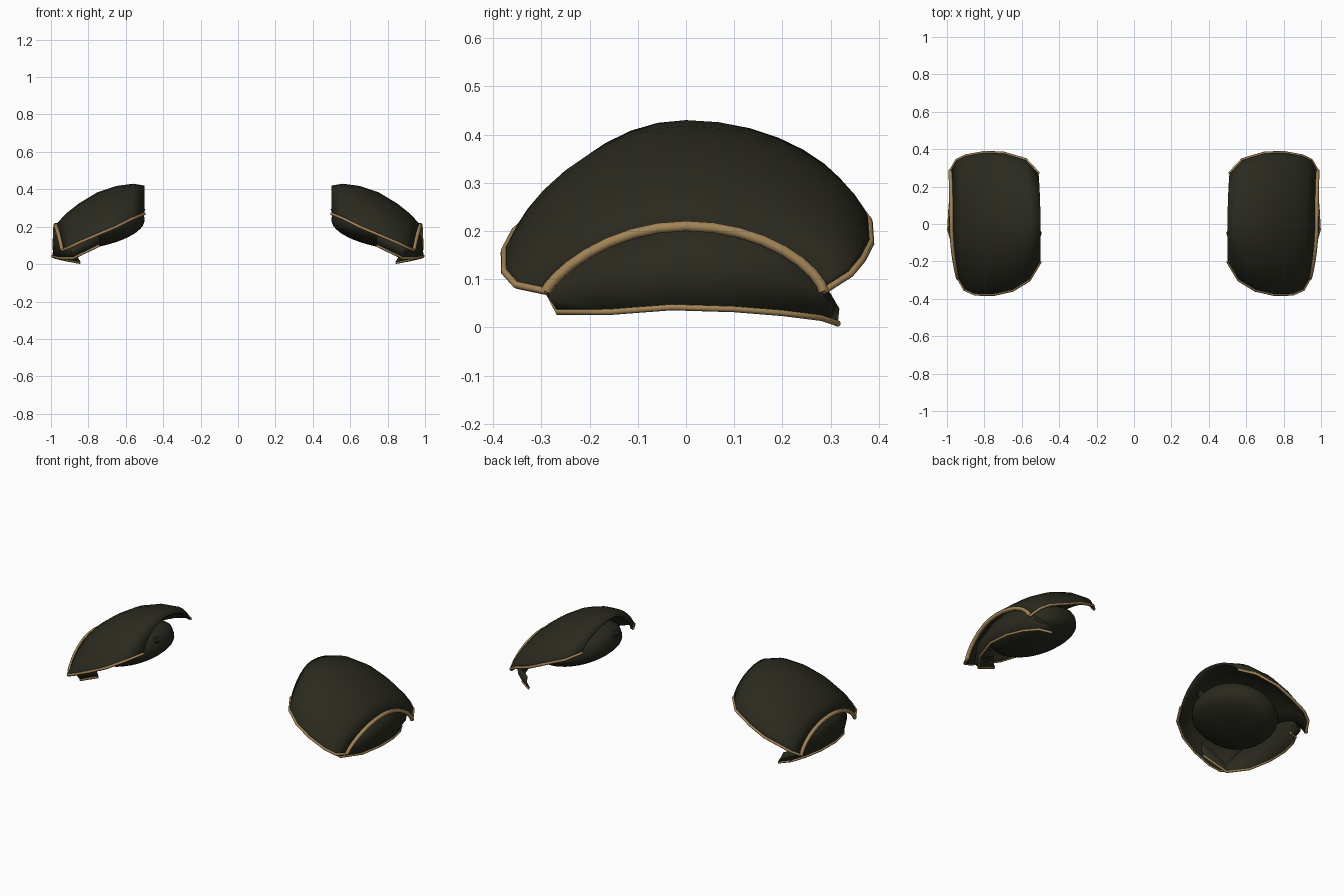
import bpy, bmesh, math
from mathutils import Vector, Matrix

if "Cube" in bpy.data.objects:
    bpy.data.objects.remove(bpy.data.objects["Cube"])


def material(name, rgb):
    mat = bpy.data.materials.new(name)
    mat.use_nodes = True
    mat.diffuse_color = (*rgb, 1)
    bsdf = mat.node_tree.nodes["Principled BSDF"]
    bsdf.inputs["Base Color"].default_value = (*rgb, 1)
    bsdf.inputs["Roughness"].default_value = 0.7
    return mat


DARK = material("dark olive", (0.023, 0.023, 0.014))
GOLD = material("tan gold", (0.36, 0.23, 0.095))


def finish(name, bm, thickness=0):
    """Turn a bmesh into a smooth object mirrored to the other shoulder."""
    mesh = bpy.data.meshes.new(name)
    bm.to_mesh(mesh)
    bm.free()
    obj = bpy.data.objects.new(name, mesh)
    bpy.context.collection.objects.link(obj)
    mesh.materials.append(DARK)
    if thickness:
        solid = obj.modifiers.new("thickness", 'SOLIDIFY')
        solid.thickness = thickness
    mirror = obj.modifiers.new("other side", 'MIRROR')
    mirror.use_mirror_merge = False
    bpy.ops.object.select_all(action='DESELECT')
    obj.select_set(True)
    bpy.context.view_layer.objects.active = obj
    bpy.ops.object.shade_smooth_by_angle(angle=math.radians(40))


def sheet(name, rows, thickness):
    """Skin a grid of points."""
    bm = bmesh.new()
    grid = [[bm.verts.new(p) for p in row] for row in rows]
    for a, b in zip(grid, grid[1:]):
        for j in range(len(a) - 1):
            bm.faces.new((a[j], b[j], b[j + 1], a[j + 1]))
    finish(name, bm, thickness)


def trim(name, path, radius):
    """Raised edging along a path, on both shoulders."""
    curve = bpy.data.curves.new(name, 'CURVE')
    curve.dimensions = '3D'
    curve.bevel_depth = radius
    curve.bevel_resolution = 1
    curve.use_fill_caps = True
    for side in (1, -1):
        spline = curve.splines.new('POLY')
        spline.points.add(len(path) - 1)
        for point, (x, y, z) in zip(spline.points, path):
            point.co = (x * side, y, z, 1)
    curve.materials.append(GOLD)
    bpy.context.collection.objects.link(bpy.data.objects.new(name, curve))


# Upper shell: arches between a front edge and a back edge, over a ridge
front = [(.5, -.2, .27), (.56, -.30, .245), (.65, -.355, .20), (.75, -.377, .158),
         (.85, -.376, .115), (.905, -.352, .088), (.94, -.29, .075)]
ridge = [(.5, .42), (.56, .43), (.65, .418), (.75, .385), (.85, .325), (.92, .27), (.975, .21)]
back = [(.51, .27, .30), (.58, .345, .265), (.70, .38, .22), (.80, .383, .175),
        (.90, .365, .14), (.95, .34, .11), (.98, .285, .075)]
SEGMENTS = 16
arches = []
for f, (rx, rz), b in zip(front, ridge, back):
    arch = []
    for j in range(SEGMENTS + 1):
        angle = math.pi * (j / SEGMENTS - 0.5)
        s, c = math.sin(angle), max(0, math.cos(angle))
        ex, ey, ez = f if s < 0 else b
        rise = c ** (1.6 if s < 0 else 1.35)
        arch.append((rx + (ex - rx) * s * s, abs(s) * ey, ez + (rz - ez) * rise))
    arches.append(arch)
sheet("upper_shell", arches, 0.012)
trim("shell_outer_trim", arches[-1], 0.012)
trim("shell_front_trim", front, 0.008)
trim("shell_back_trim", back, 0.008)

# Lower plate tucked under the outer edge of the shell
top = [(.74, -.31, .18), (.89, -.285, .09), (.935, -.2, .16), (.955, -.03, .215),
       (.96, .1, .21), (.955, .2, .175), (.95, .275, .105), (.87, .3, .07)]
bottom = [(.74, -.30, .10), (.88, -.265, .032), (.955, -.16, .032), (.992, -.03, .042),
          (.985, .1, .038), (.955, .2, .03), (.91, .28, .02), (.845, .315, .008)]
middle = []
for t, b in zip(top, bottom):
    mid = (Vector(t) + Vector(b)) / 2
    middle.append(mid + Vector((mid.x - .7, mid.y, 0)).normalized() * 0.012)
sheet("lower_plate", [top, middle, bottom], 0.008)
trim("lower_plate_trim", bottom, 0.007)

# Rounded inner pad, a boxy flattened ball tilted with the shell
bm = bmesh.new()
bmesh.ops.create_uvsphere(bm, u_segments=28, v_segments=20, radius=1)
for v in bm.verts:
    v.co.z = math.copysign(abs(v.co.z) ** 0.75, v.co.z)
    v.co.x, v.co.y = (math.copysign(abs(n) ** 0.92, n) for n in v.co.xy)
pad_place = (Matrix.Translation((.715, 0, .203)) @ Matrix.Rotation(math.radians(16), 4, 'Y')
             @ Matrix.Diagonal((.22, .245, .1, 1)))
bm.transform(pad_place)
finish("inner_pad", bm)

# Small rivet on the inner end of the pad
bm = bmesh.new()
bmesh.ops.create_cone(bm, cap_ends=True, segments=10, radius1=.02, radius2=.016, depth=.035)
bm.transform(Matrix.Translation((.518, -.05, .29)) @ Matrix.Rotation(math.radians(-50), 4, 'Y'))
finish("pad_rivet", bm)
